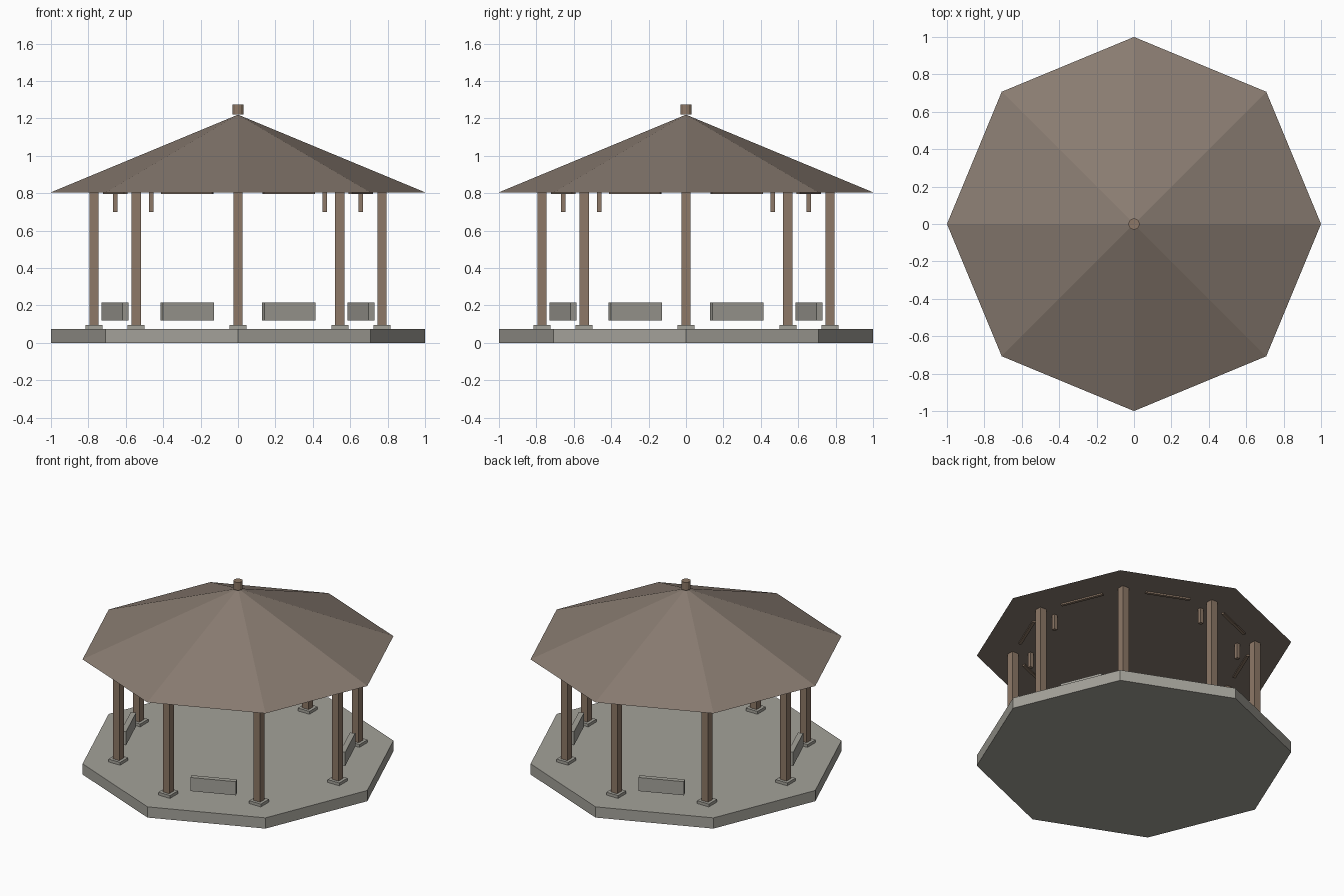
import bpy
from math import cos, sin, radians

if "Cube" in bpy.data.objects:
    bpy.data.objects.remove(bpy.data.objects["Cube"])


def material(name, rgb):
    m = bpy.data.materials.new(name)
    m.diffuse_color = (*rgb, 1)
    m.use_nodes = True
    m.node_tree.nodes["Principled BSDF"].inputs["Base Color"].default_value = m.diffuse_color
    return m


stone = material("stone", (0.37, 0.36, 0.32))
wood = material("wood", (0.27, 0.19, 0.135))
roofing = material("roofing", (0.25, 0.20, 0.165))


def finish(name, mat):
    ob = bpy.context.object
    ob.name = name
    ob.data.materials.append(mat)
    return ob


def prism(name, sides, r1, r2, z0, z1, mat):
    bpy.ops.mesh.primitive_cone_add(vertices=sides, radius1=r1, radius2=r2,
                                    depth=z1 - z0, location=(0, 0, (z0 + z1) / 2))
    return finish(name, mat)


def box(name, radius, angle, size, z0, z1, mat, turn=0):
    a = radians(angle)
    bpy.ops.mesh.primitive_cube_add(size=1, rotation=(0, 0, radians(turn)),
                                    location=(radius * cos(a), radius * sin(a), (z0 + z1) / 2))
    bpy.context.object.scale = (size[0], size[1], z1 - z0)
    return finish(name, mat)


# Octagonal floor, roof and finial
prism("floor_slab", 8, 1, 1, 0, 0.075, stone)
prism("roof", 8, 1, 0, 0.805, 1.22, roofing)
prism("finial", 12, 0.03, 0.03, 1.22, 1.275, wood)

for k in range(8):
    a = 45 * k
    mid = a + 22.5
    # Posts on footings, with a hanging bracket inside each one
    box(f"post_{k}", 0.77, a, (0.05, 0.05), 0.075, 0.81, wood)
    box(f"footing_{k}", 0.77, a, (0.09, 0.09), 0.07, 0.095, stone)
    box(f"bracket_{k}", 0.657, a, (0.025, 0.025), 0.70, 0.81, wood)
    # Beam under the eaves on every side, bench on every other side
    box(f"beam_{k}", 0.711, mid, (0.02, 0.295), 0.795, 0.81, wood, mid)
    if k % 2 == 0:
        box(f"bench_{k}", 0.711, mid, (0.035, 0.294), 0.12, 0.215, stone, mid)
